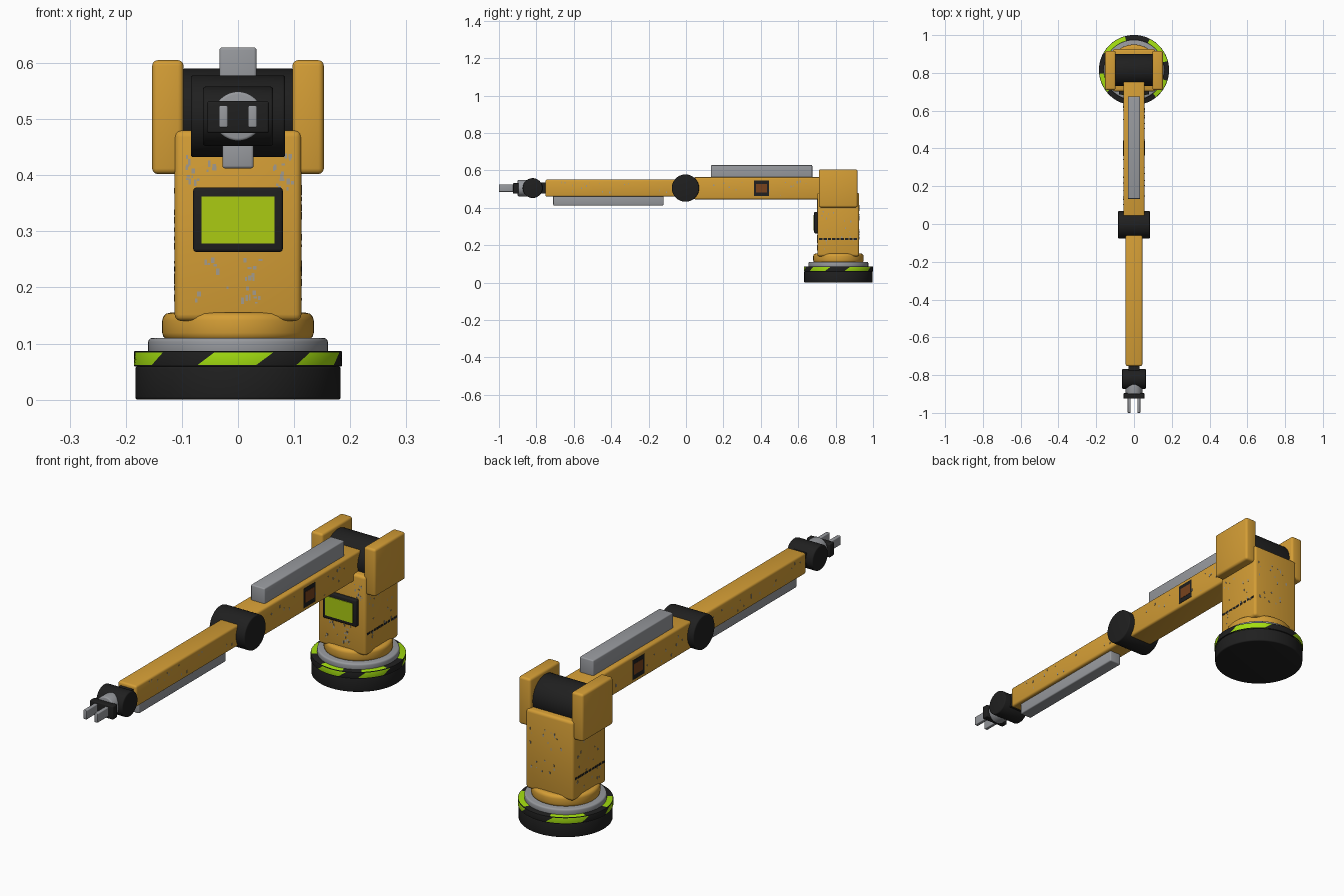
import bpy, bmesh, math, random
from mathutils import Matrix, Vector

if "Cube" in bpy.data.objects:
    bpy.data.objects.remove(bpy.data.objects["Cube"])


def material(name, rgb):
    m = bpy.data.materials.new(name)
    m.use_nodes = True
    m.diffuse_color = (*rgb, 1)
    bsdf = next(n for n in m.node_tree.nodes if n.type == "BSDF_PRINCIPLED")
    bsdf.inputs["Base Color"].default_value = (*rgb, 1)
    return m


YELLOW = material("yellow paint", (0.66, 0.34, 0.036))
BLACK = material("black rubber", (0.014, 0.014, 0.014))
GREY = material("grey metal", (0.31, 0.32, 0.34))
LIME = material("lime stripe", (0.36, 0.72, 0.005))
SCREEN = material("screen green", (0.41, 0.6, 0.006))
RUST = material("rust brown", (0.19, 0.055, 0.012))
WORN = material("worn paint", (0.36, 0.33, 0.27))


def finish(bm, name, mats, bevel=0.0, segments=3):
    """Round the sharp edges, shade and link the part."""
    if bevel:
        sharp = [e for e in bm.edges if e.calc_face_angle(0) > math.radians(60)]
        bmesh.ops.bevel(bm, geom=sharp, offset=bevel, segments=segments,
                        profile=0.5, affect="EDGES")
    mesh = bpy.data.meshes.new(name)
    bm.to_mesh(mesh)
    bm.free()
    for m in mats:
        mesh.materials.append(m)
    ob = bpy.data.objects.new(name, mesh)
    bpy.context.collection.objects.link(ob)
    bpy.ops.object.select_all(action="DESELECT")
    ob.select_set(True)
    bpy.context.view_layer.objects.active = ob
    bpy.ops.object.shade_smooth_by_angle(angle=math.radians(40))
    return ob


def add_box(bm, x, y, z):
    """Add a box given as (low, high) on each axis."""
    size = [b - a for a, b in (x, y, z)]
    mid = [(a + b) / 2 for a, b in (x, y, z)]
    mat = Matrix.Translation(mid) @ Matrix.Diagonal((*size, 1))
    bmesh.ops.create_cube(bm, size=1, matrix=mat)


def box(name, x, y, z, mat, bevel=0.0):
    bm = bmesh.new()
    add_box(bm, x, y, z)
    return finish(bm, name, [mat], bevel)


def cylinder(name, axis, center, radius, length, mat, bevel=0.005):
    bm = bmesh.new()
    turn = Vector((0, 0, 1)).rotation_difference(Vector(axis)).to_matrix().to_4x4()
    bmesh.ops.create_cone(bm, cap_ends=True, segments=64, radius1=radius, radius2=radius,
                          depth=length, matrix=Matrix.Translation(center) @ turn)
    return finish(bm, name, [mat], bevel)


def span(half):
    return (-half, half)


X, Y, Z = (1, 0, 0), (0, 1, 0), (0, 0, 1)
BASE_Y = 0.815
AXIS_Z = 0.505

# Round base
cylinder("base_foot", Z, (0, BASE_Y, 0.03), 0.183, 0.06, BLACK)
cylinder("turntable_ring", Z, (0, BASE_Y, 0.095), 0.16, 0.03, GREY, 0.007)
cylinder("turntable_plinth", Z, (0, BASE_Y, 0.13), 0.135, 0.05, YELLOW, 0.014)

# Hazard band: lime blocks with slanted ends on a black ring
bm = bmesh.new()
bmesh.ops.create_cone(bm, cap_ends=True, cap_tris=True, segments=120, radius1=0.186,
                      radius2=0.186, depth=0.028)
for v in bm.verts:
    v.co = Matrix.Rotation(math.radians(6) * (1 if v.co.z > 0 else -1), 3, "Z") @ v.co
lime_blocks = [(-109, -76), (-52, -18), (16, 62), (106, 151), (185, 219)]
for f in bm.faces:
    c = f.calc_center_median()
    angle = math.degrees(math.atan2(c.y, c.x))
    f.material_index = any((angle - a) % 360 < b - a for a, b in lime_blocks)
bmesh.ops.translate(bm, verts=bm.verts, vec=(0, BASE_Y, 0.073))
finish(bm, "hazard_band", [BLACK, LIME], 0.003, 2)

# Column and shoulder
box("column", span(0.113), (0.702, 0.926), (0.14, 0.48), YELLOW, 0.012)
cylinder("shoulder_joint", X, (0, BASE_Y, AXIS_Z), 0.085, 0.2, BLACK)
for side, s in (("left", 1), ("right", -1)):
    box(side + "_shoulder_cover", sorted((s * 0.097, s * 0.153)), (0.71, 0.917),
        (0.402, 0.605), YELLOW, 0.01)

# Control screen
box("screen_frame", span(0.08), (0.685, 0.71), (0.263, 0.378), BLACK, 0.006)
box("screen", span(0.065), (0.683, 0.69), (0.278, 0.362), SCREEN)

# Arm segments and covers
box("upper_arm", span(0.056), (0.04, 0.76), (0.445, 0.563), YELLOW, 0.009)
box("upper_arm_cover", span(0.033), (0.133, 0.675), (0.55, 0.628), GREY, 0.005)
cylinder("elbow_joint", X, (0, -0.003, AXIS_Z), 0.073, 0.168, BLACK)
box("forearm", span(0.044), (-0.752, -0.04), (0.459, 0.55), YELLOW, 0.009)
box("forearm_cover", span(0.028), (-0.71, -0.12), (0.412, 0.465), GREY, 0.005)

# Wrist and gripper
cylinder("wrist_joint", X, (0, -0.82, AXIS_Z), 0.053, 0.125, BLACK)
box("wrist_link", span(0.03), (-0.8, -0.745), (0.475, 0.535), BLACK)
cylinder("wrist_flange", Y, (0, -0.865, AXIS_Z), 0.044, 0.07, GREY)
box("gripper_plate", span(0.055), (-0.925, -0.895), (0.475, 0.532), BLACK, 0.004)
for side, s in (("left", 1), ("right", -1)):
    box(side + "_gripper_finger", sorted((s * 0.018, s * 0.034)), (-1, -0.915),
        (0.485, 0.524), GREY, 0.003)

# Side hatches with rusty centres, and dashed lines around the column sides
for side, s in (("left", 1), ("right", -1)):
    box(side + "_hatch", sorted((s * 0.05, s * 0.0575)), (0.363, 0.443), (0.462, 0.545), BLACK)
    box(side + "_hatch_rust", sorted((s * 0.05, s * 0.0583)), (0.373, 0.434),
        (0.482, 0.528), RUST)
    bm = bmesh.new()
    for i in range(9):
        y = 0.712 + i * 0.023
        add_box(bm, sorted((s * 0.108, s * 0.114)), (y, y + 0.018), (0.228, 0.237))
    finish(bm, side + "_column_dashes", [BLACK])

# Worn paint flecks scattered over thin patches of the yellow parts
random.seed(4)


def flecks(name, normal_axis, level, u, v, count):
    bm = bmesh.new()
    for _ in range(count):
        w, h = random.uniform(0.003, 0.007), random.uniform(0.003, 0.012)
        a, b = random.uniform(*u), random.uniform(*v)
        ranges = [(a, a + w), (b, b + h)]
        ranges.insert(normal_axis, (level - 0.001, level + 0.001))
        add_box(bm, *ranges)
    finish(bm, name, [WORN])


flecks("front_wear_left", 0 + 1, 0.702, (0.05, 0.095), (0.37, 0.44), 16)
flecks("front_wear_right", 1, 0.702, (-0.095, -0.045), (0.38, 0.45), 20)
flecks("front_wear_low", 1, 0.702, (-0.08, 0.04), (0.17, 0.25), 24)
flecks("back_wear", 1, 0.926, (-0.08, 0.09), (0.2, 0.42), 20)
for side, s in (("left", 1), ("right", -1)):
    flecks(side + "_column_wear", 0, s * 0.113, (0.72, 0.9), (0.17, 0.38), 18)
    flecks(side + "_upper_arm_wear", 0, s * 0.056, (0.1, 0.65), (0.46, 0.54), 18)
    flecks(side + "_forearm_wear", 0, s * 0.044, (-0.72, -0.1), (0.47, 0.53), 16)
